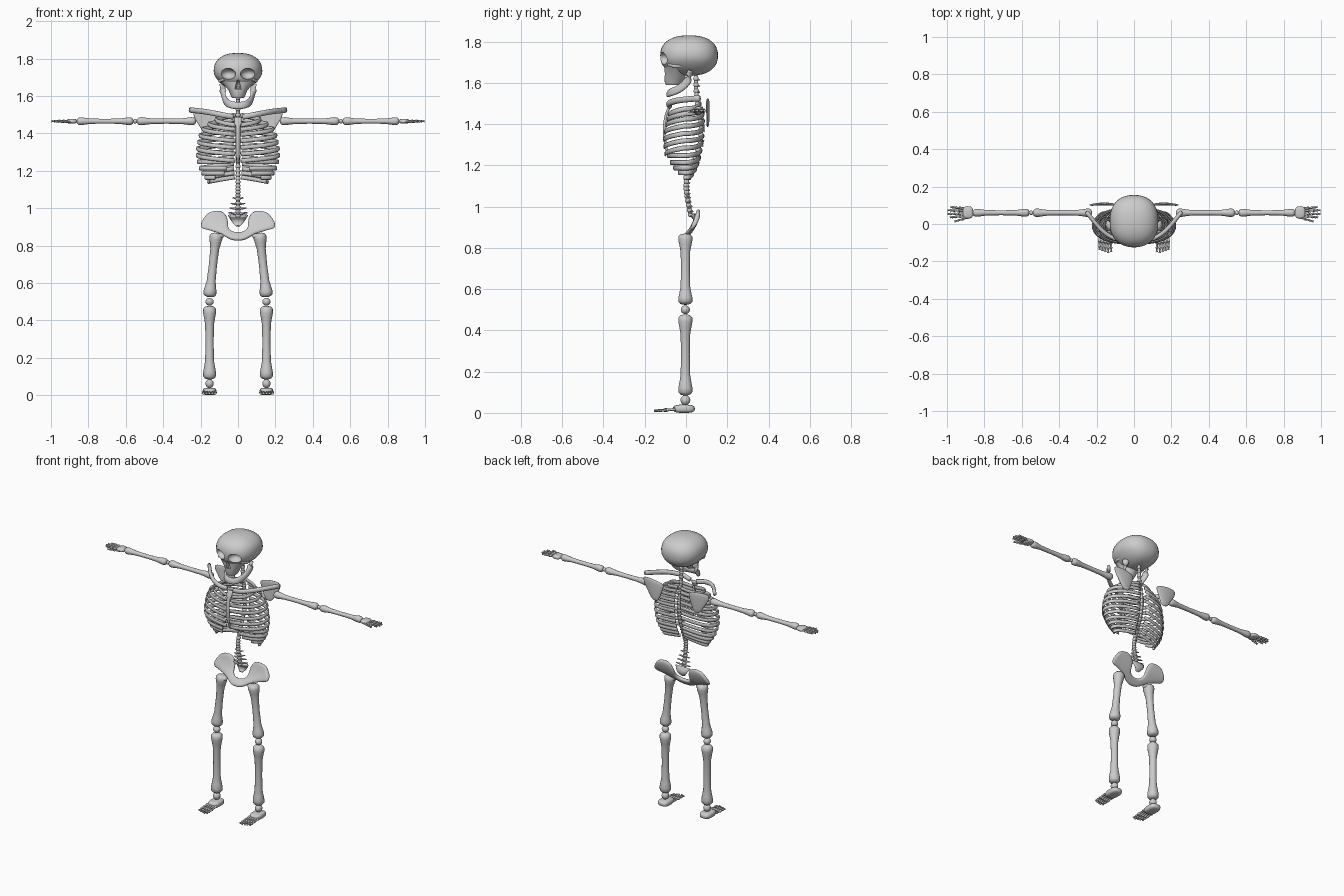
import bpy, bmesh
from math import sin, cos, pi
from mathutils import Vector as V

if "Cube" in bpy.data.objects:
    bpy.data.objects.remove(bpy.data.objects["Cube"])


def finish(name, bm):
    bmesh.ops.recalc_face_normals(bm, faces=bm.faces)
    me = bpy.data.meshes.new(name)
    bm.to_mesh(me)
    bm.free()
    ob = bpy.data.objects.new(name, me)
    bpy.context.collection.objects.link(ob)
    for p in me.polygons:
        p.use_smooth = True
    return ob


def smooth(pts, n=5):
    # Catmull-Rom interpolation of a few control points of any dimension
    pts = [V(p) for p in pts]
    q = [2 * pts[0] - pts[1]] + pts + [2 * pts[-1] - pts[-2]]
    out = []
    for i in range(1, len(q) - 2):
        a, b, c, d = q[i - 1:i + 3]
        for k in range(n):
            t = k / n
            out.append(0.5 * (2 * b + (c - a) * t + (2 * a - 5 * b + 4 * c - d) * t * t
                              + (3 * b - a - 3 * c + d) * t ** 3))
    return out + [pts[-1]]


def tube(name, pts, radii, up=(0, 0, 1), n=10):
    # elliptical sweep; radii is (sideways, upward), or a list of them per point
    bm = bmesh.new()
    pts = [V(p) for p in pts]
    rings = []
    for i, p in enumerate(pts):
        t = (pts[min(i + 1, len(pts) - 1)] - pts[max(i - 1, 0)]).normalized()
        s = t.cross(V(up)).normalized()
        u = s.cross(t)
        a, b = radii[i] if isinstance(radii, list) else radii
        rings.append([bm.verts.new(p + s * a * cos(2 * pi * k / n) + u * b * sin(2 * pi * k / n))
                      for k in range(n)])
    for r, q in zip(rings, rings[1:]):
        for k in range(n):
            bm.faces.new((r[k], r[(k + 1) % n], q[(k + 1) % n], q[k]))
    bm.faces.new(rings[0])
    bm.faces.new(rings[-1])
    return finish(name, bm)


def bone(name, a, b, r, up=(0, 1, 0), n=14):
    # long bone with flared ends
    prof = [(0, .3), (.01, .7), (.04, .98), (.09, 1), (.16, .85), (.25, .68), (.5, .62),
            (.75, .68), (.84, .85), (.91, 1), (.96, .98), (.99, .7), (1, .3)]
    a, b = V(a), V(b)
    tube(name, [a.lerp(b, t) for t, _ in prof], [(r * k, r * k) for _, k in prof], up, n)


def ball(name, c, r, power=1.0, seg=20):
    # ellipsoid, boxier when power < 1
    bm = bmesh.new()
    bmesh.ops.create_uvsphere(bm, u_segments=seg, v_segments=seg // 2 + 2, radius=1)
    for v in bm.verts:
        v.co = V([c[i] + r[i] * (abs(v.co[i]) ** power) * (1 if v.co[i] > 0 else -1) for i in range(3)])
    return finish(name, bm)


def plate(name, rows, thick, mirror=False):
    # strip of quads lofted between edge rows, thickened and smoothed
    bm = bmesh.new()
    vs = [[bm.verts.new(p) for p in row] for row in rows]
    for r, q in zip(vs, vs[1:]):
        for k in range(len(r) - 1):
            bm.faces.new((r[k], r[k + 1], q[k + 1], q[k]))
    ob = finish(name, bm)
    if mirror:
        ob.modifiers.new("mirror", 'MIRROR').use_clip = True
    so = ob.modifiers.new("solid", 'SOLIDIFY')
    so.thickness, so.offset = thick, 0
    su = ob.modifiers.new("sub", 'SUBSURF')
    su.levels = su.render_levels = 2


# skull: cranium and face, with sockets and nose cut out
cranium = ball("cranium", (0, .015, 1.732), (.13, .14, .098), .86, 40)
for v in cranium.data.vertices:
    if v.co.z < 1.72:
        v.co.x *= 1 - (1.72 - v.co.z) * 2.5
face_rows = [(-.045, 1.775, .1, .065), (-.05, 1.74, .108, .068), (-.05, 1.70, .1, .06),
             (-.05, 1.665, .08, .055), (-.055, 1.63, .05, .05), (-.06, 1.60, .038, .044),
             (-.06, 1.588, .03, .036)]
face = tube("face", [(0, y, z) for y, z, _, _ in face_rows],
            [(a, b) for _, _, a, b in face_rows], (0, 1, 0), 28)
cutters = [ball("socket_cutter", (s * .054, -.118, 1.718), (.042, .05, .03)) for s in (-1, 1)]
cutters.append(tube("nose_cutter", [(0, -.1, 1.682), (0, -.11, 1.638)],
                    [(.005, .03), (.019, .03)], (0, 1, 0), 12))
for ob in (cranium, face):
    bpy.context.view_layer.objects.active = ob
    for c in cutters:
        m = ob.modifiers.new("cut", 'BOOLEAN')
        m.operation, m.object, m.solver = 'DIFFERENCE', c, 'EXACT'
        bpy.ops.object.modifier_apply(modifier=m.name)
    ob.select_set(True)
    bpy.ops.object.shade_smooth_by_angle()
    ob.select_set(False)
for c in cutters:
    bpy.data.objects.remove(c)

# lower jaw and cheek arches
half = [(.082, .022, 1.66), (.079, .008, 1.61), (.066, -.03, 1.573), (.042, -.07, 1.555), (0, -.085, 1.549)]
jaw = half + [(-x, y, z) for x, y, z in half[-2::-1]]
tube("jaw", smooth(jaw), (.009, .02), (0, .25, 1))
for s in (-1, 1):
    tube("cheek_arch", smooth([(s * .075, -.085, 1.69), (s * .097, -.045, 1.68), (s * .09, .0, 1.69)]), (.008, .009))

# spine: core, bodies and side processes
spine = smooth([(0, .047, 1.65), (0, .052, 1.53), (0, .072, 1.40), (0, .066, 1.30), (0, .03, 1.2),
                (0, .002, 1.12), (0, .005, 1.05), (0, .022, .96)], 4)
tube("spine_core", spine, (.01, .01), (0, 1, 0))
for p in spine[1:]:
    ball("vertebra", p, (.013, .013, .011), .8, 12)
    tube("spinous_process", [p, p + V((0, .018, -.008))], [(.005, .007), (.003, .004)], n=6)
for z, w in ((1.05, .028), (1.02, .038), (.995, .045), (.97, .05)):
    y = .005 + (1.05 - z) * .2
    tube("transverse_process", [(-w, y + .008, z + .006), (0, y, z), (w, y + .008, z + .006)],
         [(.004, .003), (.008, .007), (.004, .003)], n=8)

# sacrum and pelvis
tube("sacrum", smooth([(0, .03, .962), (0, .043, .94), (0, .042, .92), (0, .03, .905)], 4),
     [(.055 - i * .0035, .012 - i * .0006) for i in range(13)], (0, 1, 0), 12)
pairs = [(0, .87, 0, .828), (.03, .872, .04, .83), (.055, .892, .09, .864), (.05, .932, .13, .874),
         (.066, .98, .168, .885), (.112, .993, .2, .888), (.165, .976, .2, .922)]


def hip(x, z):
    t = max(0, min((z - .828) / .15, 1))
    return V((x, -.024 + .085 * sin(t * pi / 2), z))


rows = []
for a, b, c, d in pairs:
    rows.append([hip(a, b), hip((a + c) / 2, (b + d) / 2), hip(c, d)])
plate("pelvis", rows, .024, True)

# breastbone
tube("breastbone", smooth([(0, -.08, 1.485), (0, -.097, 1.44), (0, -.106, 1.37), (0, -.099, 1.3), (0, -.084, 1.24)], 4),
     [(.02 if i < 4 else .013 if i < 14 else .007, .007) for i in range(17)], (0, 1, 0))

# ribs: each from height at spine, half width, back y, front y
cage = smooth([(1.50, .12, .07, -.082), (1.45, .19, .085, -.095), (1.38, .213, .086, -.106), (1.31, .22, .08, -.1),
               (1.24, .205, .068, -.075), (1.19, .175, .05, -.045), (1.145, .145, .02, -.015)], 2)
for i, (z, w, yb, yf) in enumerate(cage[:12]):
    sweep = 1.02 if i < 7 else (.99, .96, .93, .8, .62)[i - 7]
    for s in (-1, 1):
        path = []
        for k in range(25):
            a = pi * (.02 + .95 * sweep * k / 24)
            y = (yb + yf) / 2 + (yb - yf) / 2 * abs(cos(a)) ** .9 * (1 if cos(a) > 0 else -1)
            drop = .026 * sin(min(a, pi / 2)) + (.03 * (a / pi - .5) * 2 if a > pi / 2 and i < 7 else 0)
            path.append((s * w * sin(a) ** .8, y, z - drop))
        tube("rib", path, (.005, .012), n=8)

for s in (-1, 1):
    # shoulder girdle
    tube("collarbone", smooth([(s * .025, -.078, 1.488), (s * .09, -.083, 1.5), (s * .17, -.035, 1.515),
                               (s * .255, .065, 1.525)]), (.011, .015))
    plate("shoulder_blade", [[(s * .085, .1, 1.51), (s * .16, .11, 1.525), (s * .25, .1, 1.53)],
                             [(s * .09, .102, 1.48), (s * .16, .112, 1.485), (s * .24, .1, 1.485)],
                             [(s * .11, .103, 1.43), (s * .155, .11, 1.43), (s * .205, .102, 1.435)],
                             [(s * .13, .103, 1.385), (s * .15, .105, 1.382), (s * .175, .103, 1.388)]], .014)
    # arms
    bone("upper_arm", (s * .225, .06, 1.465), (s * .54, .06, 1.465), .022, (0, 0, 1))
    ball("elbow", (s * .55, .06, 1.465), (.012, .012, .012))
    bone("forearm", (s * .56, .06, 1.465), (s * .862, .06, 1.465), .021, (0, 0, 1))
    # hands
    ball("wrist_bones", (s * .888, .062, 1.465), (.028, .033, .013), .72)
    for y, end in ((.036, .985), (.054, .997), (.073, .996), (.09, .982)):
        xs = [.9 + k * (end - .9) for k in (0, .38, .64, .84, 1)]
        yy = [.062 + (y - .062) * (.75 + (x - .9) * 3) for x in xs]
        for j in range(4):
            bone("finger", (s * xs[j], yy[j], 1.465), (s * xs[j + 1], yy[j + 1], 1.465), .009 - j * .0008, (0, 0, 1), 8)
    for a, b in ((0, .45), (.45, .75), (.75, 1)):
        bone("thumb", (s * (.885 + .075 * a), .034 - .02 * a, 1.462),
             (s * (.885 + .075 * b), .034 - .02 * b, 1.462), .007, (0, 0, 1), 8)
    # legs
    ball("hip_joint", (s * .1, -.003, .85), (.024, .022, .016))
    bone("thigh_bone", (s * .115, -.003, .868), (s * .153, -.003, .525), .035)
    ball("knee", (s * .152, -.003, .5), (.022, .022, .021))
    bone("shin_bone", (s * .152, -.003, .477), (s * .152, -.003, .085), .035)
    ball("ankle", (s * .152, -.003, .062), (.022, .024, .024))
    # feet
    ball("foot_bones", (s * .152, -.01, .02), (.037, .053, .02), .65)
    for t in range(5):
        x = .122 + t * .0155
        end = -.155 + abs(t - 1) * .005
        for j, (a, b) in enumerate(((0, .5), (.5, .78), (.78, 1))):
            ya, yb = [-.052 + (end + .052) * k for k in (a, b)]
            bone("toe", (s * x, ya, .017 - .007 * a), (s * x, yb, .017 - .007 * b), .009 - j * .001, (0, 0, 1), 8)
